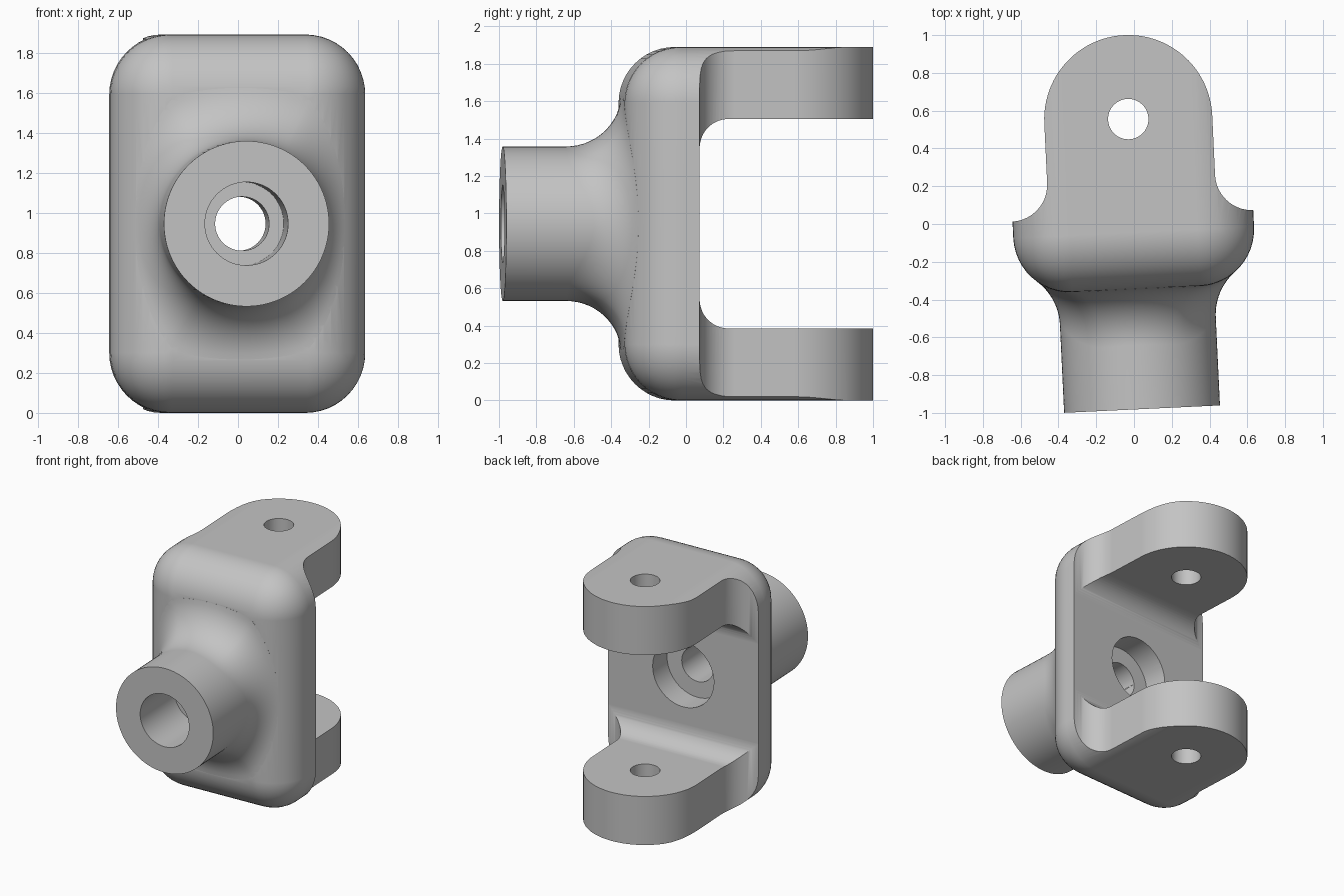
import bpy, bmesh
from math import sin, cos, pi, sqrt, radians
from mathutils import Vector

cube = bpy.data.objects.get("Cube")
if cube:
    bpy.data.objects.remove(cube, do_unlink=True)

# Main dimensions (z is measured from the bore axis until the end)
HW, HH = 0.638, 0.945            # half width and height of the plate
FRONT, BACK, TIP = -0.345, 0.043, 1.0
R = 0.3                          # rounding of plate and hub blend
HUB_R, HUB_END = 0.413, -0.981
LUG_R, PIN_Y = 0.445, 0.556


def to_object(name, bm):
    bmesh.ops.recalc_face_normals(bm, faces=bm.faces)
    mesh = bpy.data.meshes.new(name)
    bm.to_mesh(mesh)
    bm.free()
    ob = bpy.data.objects.new(name, mesh)
    bpy.context.collection.objects.link(ob)
    return ob


def prism(name, points, half):
    """Extrude a closed outline of 3D points symmetrically along 'half'."""
    bm = bmesh.new()
    face = bm.faces.new([bm.verts.new(p - half) for p in points])
    new = bmesh.ops.extrude_face_region(bm, geom=[face])["geom"]
    bmesh.ops.translate(bm, vec=half * 2, verts=[v for v in new if isinstance(v, bmesh.types.BMVert)])
    return to_object(name, bm)


def arc(cx, cy, r, a0, a1, n=14):
    return [(cx + r * cos(radians(a0 + (a1 - a0) * i / n)),
             cy + r * sin(radians(a0 + (a1 - a0) * i / n))) for i in range(n + 1)]


def boolean(target, cutter, operation):
    mod = target.modifiers.new("cut", 'BOOLEAN')
    mod.operation, mod.solver, mod.object = operation, 'EXACT', cutter
    bpy.ops.object.select_all(action='DESELECT')
    bpy.context.view_layer.objects.active = target
    target.select_set(True)
    bpy.ops.object.modifier_apply(modifier=mod.name)
    bpy.data.objects.remove(cutter, do_unlink=True)


def bore(target, r, start, end):
    """Round hole along y through the hub."""
    pts = [Vector((x, (start + end) / 2, z)) for x, z in arc(0, 0, r, 0, 360, 64)[:-1]]
    boolean(target, prism("bore", pts, Vector((0, (end - start) / 2, 0))), 'DIFFERENCE')


# Rounded block: front rim and the four long edges are rounded
bm = bmesh.new()
bmesh.ops.create_cube(bm, size=1)
for v in bm.verts:
    v.co = (v.co.x * 2 * HW, FRONT if v.co.y < 0 else TIP + 0.1, v.co.z * 2 * HH)
rim = [e for e in bm.edges if any(v.co.y < 0 for v in e.verts)]
bmesh.ops.bevel(bm, geom=rim, offset=R, segments=12, profile=0.5, affect='EDGES')
body = to_object("fork_bracket", bm)

# Plan outline: wide plate, concave flare, round-ended lug
flare = 0.195
right = [(0.75, -0.6), (0.75, BACK)] + arc(LUG_R + flare, BACK + flare, flare, 270, 180)
left = [(-x, y) for x, y in reversed(right)]
plan = right + arc(0, PIN_Y, LUG_R, 0, 180, 48) + left
boolean(body, prism("plan_cutter", [Vector((x, y, 0)) for x, y in plan], Vector((0, 0, 1.2))), 'INTERSECT')

# Gap between the two lugs, with rounded inner corners
gap, fillet = 0.56, 0.165
upper = arc(BACK + fillet, gap - fillet, fillet, 180, 90) + [(1.3, gap)]
side = upper + [(y, -z) for y, z in reversed(upper)]
boolean(body, prism("gap_cutter", [Vector((0, y, z)) for y, z in side], Vector((0.9, 0, 0))), 'DIFFERENCE')

# Hub with a constant-radius blend rolling over the rounded plate
N, STEPS = 96, 14
core_x, core_y, core_z = HW - R, FRONT + R, HH - R
columns = []
for i in range(N):
    a = 2 * pi * i / N
    out = Vector((cos(a), 0, sin(a)))
    c = out * (HUB_R + R)
    near = Vector((max(-core_x, min(core_x, c.x)), core_y, max(-core_z, min(core_z, c.z))))
    flat = Vector((c.x - near.x, 0, c.z - near.z)).length
    c.y = core_y - sqrt(4 * R * R - flat * flat)
    inward = (near - c).normalized()
    tip = out * HUB_R
    tip.y = HUB_END
    col = [tip] + [c + (-out).slerp(inward, k / STEPS) * R for k in range(STEPS + 1)]
    col.append(c + inward * (R + 0.012))
    col.append(out * R + Vector((0, -0.1, 0)))
    columns.append(col)
bm = bmesh.new()
grid = [[bm.verts.new(p) for p in col] for col in columns]
for i in range(N):
    p, q = grid[i - 1], grid[i]
    for k in range(len(p) - 1):
        bm.faces.new((p[k], q[k], q[k + 1], p[k + 1]))
for k in (0, -1):
    bm.faces.new([col[k] for col in grid])
boolean(body, to_object("hub", bm), 'UNION')

# Stepped bore through the hub and pin holes through the lugs
bore(body, 0.208, HUB_END - 0.1, -0.52)
bore(body, 0.135, -0.8, 0.3)
bore(body, 0.26, -0.15, 0.3)
pin = [Vector((x, y, 0)) for x, y in arc(0, PIN_Y, 0.107, 0, 360, 48)[:-1]]
boolean(body, prism("pin_cutter", pin, Vector((0, 0, 1.2))), 'DIFFERENCE')

# Material
grey = bpy.data.materials.new("plain_grey")
grey.use_nodes = True
colour = (0.55, 0.55, 0.55, 1)
grey.diffuse_color = colour
grey.node_tree.nodes["Principled BSDF"].inputs["Base Color"].default_value = colour
body.data.materials.clear()
body.data.materials.append(grey)

# Shading and the slight turn about the vertical
bpy.ops.object.select_all(action='DESELECT')
body.select_set(True)
bpy.context.view_layer.objects.active = body
bpy.ops.object.shade_smooth_by_angle(angle=radians(30))
weighted = body.modifiers.new("weighted_normals", 'WEIGHTED_NORMAL')
weighted.keep_sharp = True
body.location = (-0.004, 0, HH)
body.rotation_euler = (0, 0, radians(2.72))
